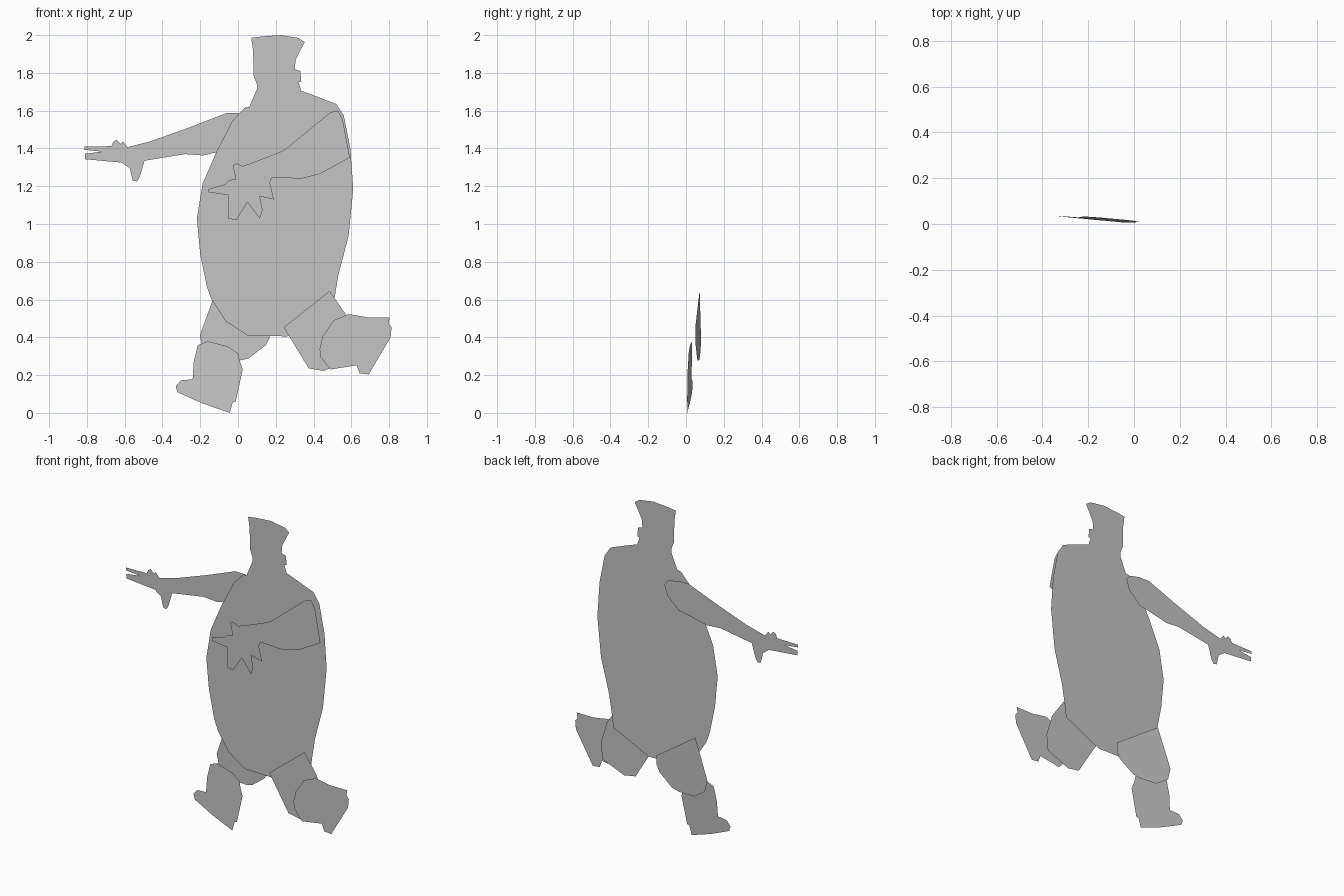
import bpy
import bmesh

cube = bpy.data.objects.get("Cube")
if cube:
    bpy.data.objects.remove(cube, do_unlink=True)

# One flat light grey for the whole paper puppet
grey = bpy.data.materials.new("paper grey")
grey.use_nodes = True
colour = (0.56, 0.56, 0.56, 1)
grey.diffuse_color = colour
bsdf = grey.node_tree.nodes["Principled BSDF"]
bsdf.inputs["Base Color"].default_value = colour
bsdf.inputs["Roughness"].default_value = 0.8


def cutout(name, outline, y, tilt_x=0.0, tilt_z=0.0):
    """Flat paper piece from an (x, z) outline, lying in a slightly tilted plane."""
    bm = bmesh.new()
    face = bm.faces.new([bm.verts.new((x, y + tilt_x * x + tilt_z * z, z))
                         for x, z in outline])
    face.normal_update()
    if face.normal.y > 0:
        face.normal_flip()
    bmesh.ops.triangulate(bm, faces=[face])
    bmesh.ops.join_triangles(bm, faces=bm.faces[:], angle_face_threshold=0.1,
                             angle_shape_threshold=0.7)
    mesh = bpy.data.meshes.new(name)
    bm.to_mesh(mesh)
    bm.free()
    mesh.materials.append(grey)
    obj = bpy.data.objects.new(name, mesh)
    bpy.context.collection.objects.link(obj)


# Head and rounded torso in one sheet
cutout("head_and_torso", [
    (.07, 1.985), (.13, 1.993), (.225, 2), (.32, 1.985), (.353, 1.963), (.305, 1.87),
    (.30, 1.82), (.33, 1.81), (.335, 1.755), (.32, 1.75), (.335, 1.705), (.43, 1.67),
    (.52, 1.635), (.56, 1.575), (.595, 1.40), (.61, 1.185), (.585, .935), (.53, .725),
    (.51, .60), (.50, .52), (.26, .405), (.05, .41), (-.065, .485), (-.14, .60),
    (-.165, .67), (-.20, .84), (-.218, 1.03), (-.187, 1.215), (-.113, 1.385),
    (-.03, 1.545), (.035, 1.615), (.06, 1.62), (.10, 1.715), (.10, 1.74),
    (.083, 1.785), (.08, 1.915)], 0)

# Left arm folded across the chest
cutout("left_arm", [
    (.49, 1.592), (.53, 1.60), (.555, 1.55), (.592, 1.352), (.435, 1.265), (.335, 1.24),
    (.18, 1.247), (.168, 1.22), (.19, 1.13), (.115, 1.147), (.13, 1.073), (.115, 1.03),
    (.05, 1.115), (-.01, 1.02), (-.05, 1.03), (-.05, 1.153), (-.155, 1.168),
    (-.155, 1.185), (-.07, 1.21), (-.045, 1.233), (-.012, 1.237), (-.028, 1.31),
    (-.01, 1.322), (.025, 1.307), (.06, 1.318), (.22, 1.38), (.25, 1.395),
    (.355, 1.482)], -.035)

# Right arm stretched out, with fingers and thumb
cutout("right_arm", [
    (-.813, 1.41), (-.67, 1.412), (-.66, 1.435), (-.643, 1.445), (-.62, 1.422),
    (-.61, 1.437), (-.585, 1.407), (-.465, 1.437), (-.255, 1.512), (-.06, 1.588),
    (.015, 1.586), (.08, 1.57), (.107, 1.54), (.085, 1.475), (.01, 1.405),
    (-.11, 1.38), (-.185, 1.363), (-.28, 1.37), (-.495, 1.335), (-.52, 1.25),
    (-.535, 1.225), (-.557, 1.23), (-.573, 1.295), (-.615, 1.325), (-.81, 1.343),
    (-.81, 1.372), (-.72, 1.383), (-.813, 1.393)], .06)

# Left leg, in front of the torso
cutout("left_thigh", [
    (.242, .453), (.485, .645), (.57, .522), (.612, .385), (.602, .283),
    (.453, .222), (.374, .236)], -.038)
cutout("left_shin_and_foot", [
    (.432, .337), (.448, .405), (.506, .49), (.586, .523), (.686, .506), (.803, .506),
    (.797, .474), (.813, .453), (.808, .40), (.692, .204), (.644, .209), (.628, .252),
    (.49, .23), (.438, .294)], -.072)

# Right leg, behind the torso and slightly turned
cutout("right_thigh", [
    (-.115, .65), (.168, .455), (.168, .40), (.147, .358), (.055, .288), (.01, .278),
    (-.105, .28), (-.185, .335), (-.202, .41)], .063, -.08)
cutout("right_shin_and_foot", [
    (-.213, .358), (-.16, .379), (-.055, .352), (0, .315), (.01, .273), (.025, .23),
    (-.012, .061), (-.028, .056), (-.044, 0), (-.187, .05), (-.32, .109), (-.33, .14),
    (-.303, .172), (-.24, .178), (-.234, .273)], .003, -.08, .035)
